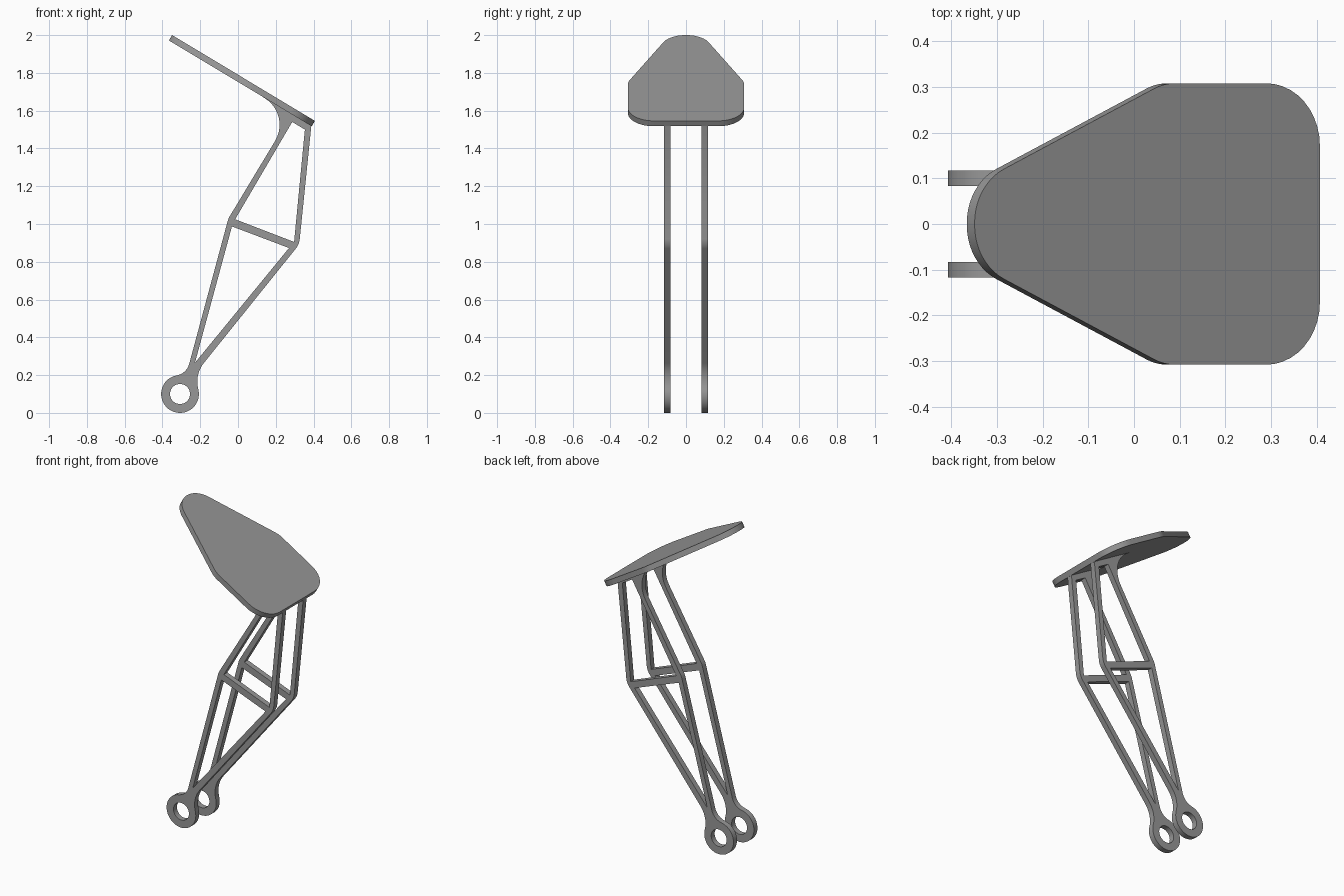
import bpy, bmesh
from math import radians, cos, sin, tan
from mathutils import Vector

if "Cube" in bpy.data.objects:
    bpy.data.objects.remove(bpy.data.objects["Cube"])

dark_grey = bpy.data.materials.new("dark_grey")
dark_grey.diffuse_color = (0.31, 0.31, 0.31, 1)
dark_grey.use_nodes = True
dark_grey.node_tree.nodes["Principled BSDF"].inputs["Base Color"].default_value = dark_grey.diffuse_color


def arc(cx, cy, r, a0, a1, n):
    return [(cx + r * cos(radians(a0 + (a1 - a0) * i / n)),
             cy + r * sin(radians(a0 + (a1 - a0) * i / n))) for i in range(n + 1)]


def rounded(points, n=10):
    """Closed outline; points given as (x, y, radius) get a round corner."""
    out = []
    for i, p in enumerate(points):
        c = Vector(p[:2])
        if len(p) < 3:
            out.append(c)
            continue
        a = (Vector(points[i - 1][:2]) - c).normalized()
        b = (Vector(points[(i + 1) % len(points)][:2]) - c).normalized()
        half = a.angle(b) / 2
        centre = c + (a + b).normalized() * (p[2] / sin(half))
        s = c + a * (p[2] / tan(half)) - centre
        e = c + b * (p[2] / tan(half)) - centre
        sweep = s.angle(e)
        for k in range(n + 1):
            t = k / n
            out.append(centre + (s * sin((1 - t) * sweep) + e * sin(t * sweep)) / sin(sweep))
    return out


def slab(name, outlines, thickness, location, rotation):
    """Flat plate cut from a filled 2D curve; later outlines are holes."""
    curve = bpy.data.curves.new(name, 'CURVE')
    curve.dimensions = '2D'
    curve.fill_mode = 'BOTH'
    curve.extrude = thickness / 2
    for pts in outlines:
        sp = curve.splines.new('POLY')
        sp.points.add(len(pts) - 1)
        for q, p in zip(sp.points, pts):
            q.co = (p[0], p[1], 0, 1)
        sp.use_cyclic_u = True
    ob = bpy.data.objects.new(name, curve)
    bpy.context.collection.objects.link(ob)
    ob.location, ob.rotation_euler = location, rotation
    bpy.ops.object.select_all(action='DESELECT')
    ob.select_set(True)
    bpy.context.view_layer.objects.active = ob
    bpy.ops.object.convert(target='MESH')
    ob = bpy.context.object
    bm = bmesh.new()
    bm.from_mesh(ob.data)
    bmesh.ops.remove_doubles(bm, verts=bm.verts, dist=1e-5)
    bmesh.ops.recalc_face_normals(bm, faces=bm.faces)
    bm.to_mesh(ob.data)
    bm.free()
    ob.data.materials.clear()
    ob.data.materials.append(dark_grey)
    bpy.ops.object.shade_smooth_by_angle(angle=radians(30))
    ob.name = name


# Two truss frames with a pivot eye at the foot
frame = rounded(arc(-0.307, 0.1, 0.1, 100, 375, 40) + [
    (-0.229, 0.204, 0.157), (0.324, 0.892, 0.1), (0.388, 1.518), (0.395, 1.53),
    (0.132, 1.688), (0.127, 1.675), (0.282, 1.582, 0.165),
    (-0.051, 1.029, 0.1), (-0.272, 0.209, 0.083)])
eye = arc(-0.307, 0.1, 0.053, 0, 350, 35)
upper_window = [(0.287, 1.54), (0.354, 1.5), (0.297, 0.905), (-0.015, 1.025)]
lower_window = [(-0.032, 0.987), (0.270, 0.873), (-0.228, 0.265)]
for name, y in (("side_frame_front", -0.1), ("side_frame_back", 0.1)):
    slab(name, [frame, eye, upper_window, lower_window], 0.034,
         (0, y, 0), (radians(90), 0, 0))

# Tilted top plate with tapered rounded nose
side = [(0, 0.086, 0.13), (0.484, 0.308, 0.13), (0.882, 0.308, 0.137)]
plate = rounded(side + [(u, -v, r) for u, v, r in reversed(side)])
slab("top_plate", [plate], 0.033, (-0.3575, 0, 1.986), (0, radians(31), 0))
